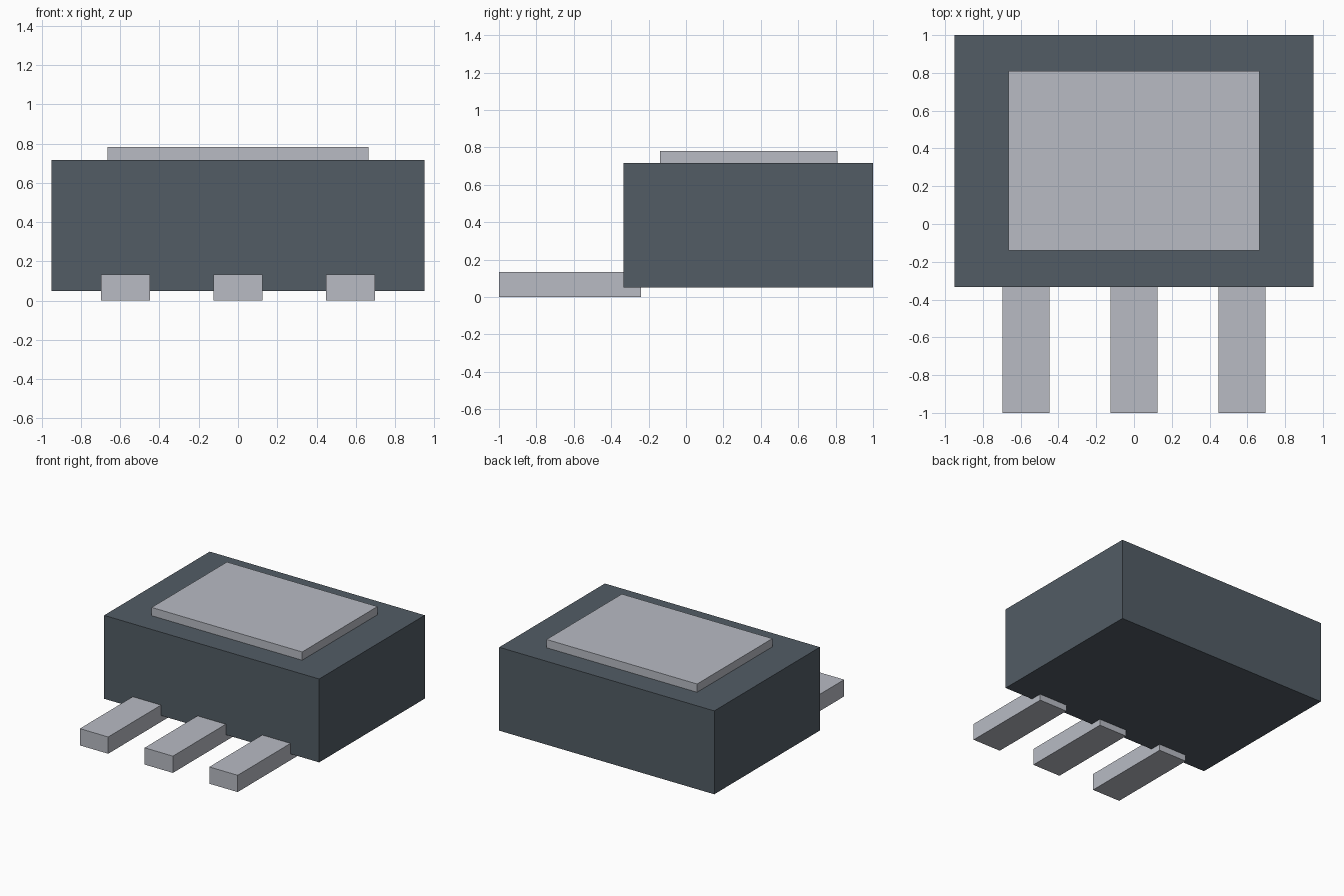
import bpy
import bmesh
from mathutils import Vector

default = bpy.data.objects.get("Cube")
if default:
    bpy.data.objects.remove(default, do_unlink=True)


def make_material(name, color):
    mat = bpy.data.materials.new(name)
    mat.use_nodes = True
    mat.diffuse_color = (*color, 1)
    mat.node_tree.nodes["Principled BSDF"].inputs["Base Color"].default_value = (*color, 1)
    return mat


def box(name, low, high, mat):
    """Flat-shaded box spanning two opposite corners."""
    low, high = Vector(low), Vector(high)
    bm = bmesh.new()
    bmesh.ops.create_cube(bm, size=1)
    bmesh.ops.scale(bm, vec=high - low, verts=bm.verts)
    mesh = bpy.data.meshes.new(name)
    bm.to_mesh(mesh)
    bm.free()
    mesh.materials.append(mat)
    obj = bpy.data.objects.new(name, mesh)
    obj.location = (low + high) / 2
    bpy.context.collection.objects.link(obj)
    return obj


casing = make_material("dark slate casing", (0.084, 0.107, 0.130))
metal = make_material("light grey metal", (0.479, 0.497, 0.552))

# Housing block and the raised contact plate on top
box("body", (-0.95, -0.333, 0.05), (0.95, 1.0, 0.716), casing)
box("top_plate", (-0.665, -0.14, 0.716), (0.665, 0.81, 0.782), metal)

# Three flat legs that run a little way under the front of the housing
for side, x in (("right", -0.572), ("middle", 0), ("left", 0.572)):
    box(side + "_leg", (x - 0.125, -1.0, 0), (x + 0.125, -0.24, 0.134), metal)
